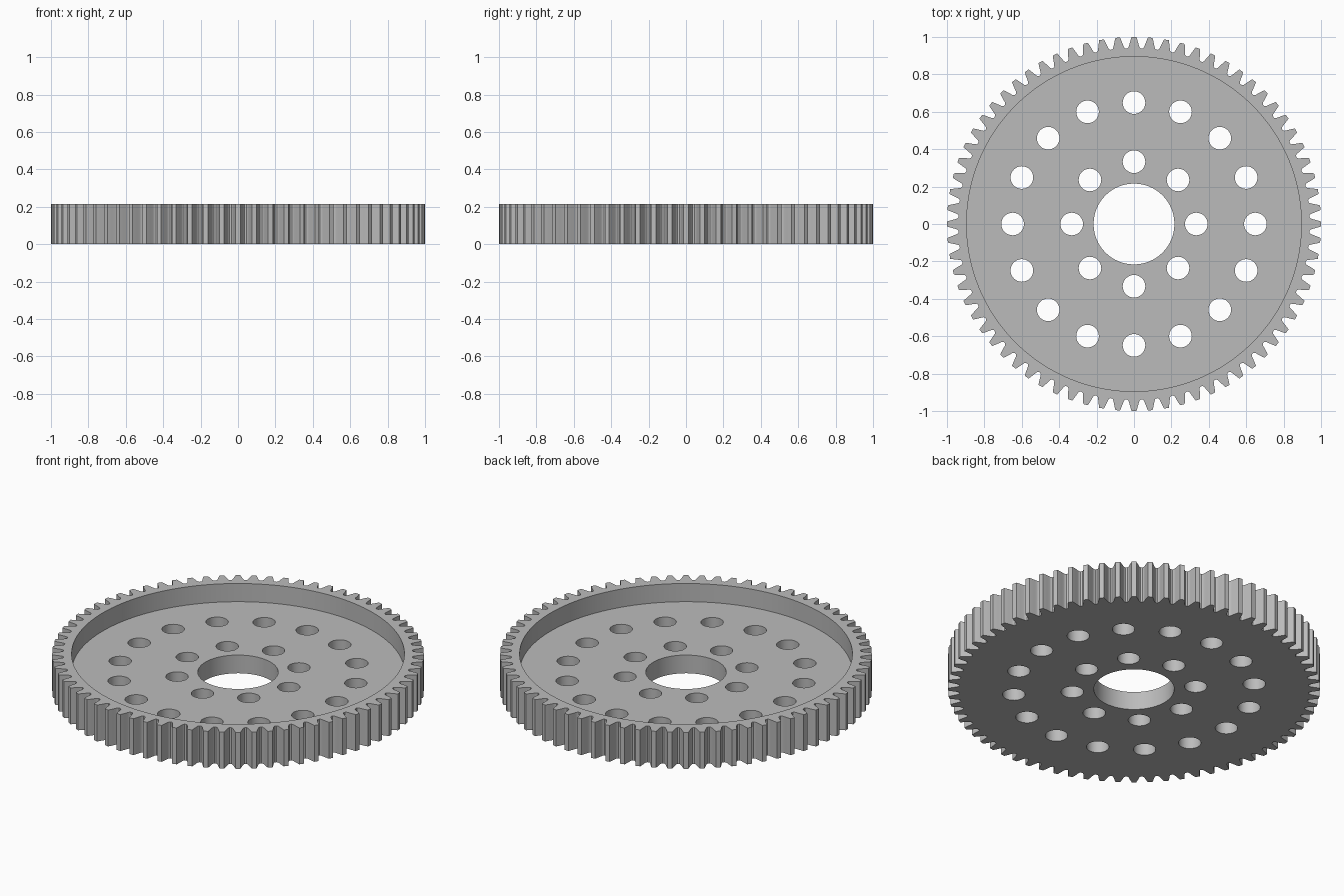
import bpy
import bmesh
from math import sin, cos, pi, radians

cube = bpy.data.objects.get("Cube")
if cube:
    bpy.data.objects.remove(cube, do_unlink=True)

TEETH = 72
HEIGHT = 0.216      # full face width
FLOOR = 0.108       # thickness of the recessed web
RECESS_R = 0.895
BORE_R = 0.216
HOLE_R = 0.0605

# Half tooth, from tip to root: (radius, half width)
HALF_TOOTH = [(1.0, 0.0125), (0.987, 0.017), (0.973, 0.0212),
              (0.955, 0.0262), (0.945, 0.030), (0.940, 0.036)]


def circle(radius, count, cx=0, cy=0):
    return [(cx + radius * cos(2 * pi * i / count),
             cy + radius * sin(2 * pi * i / count)) for i in range(count)]


def gear_outline():
    points = []
    for t in range(TEETH):
        centre = 2 * pi * t / TEETH
        tooth = [(r, -w / r) for r, w in reversed(HALF_TOOTH)]
        tooth += [(r, w / r) for r, w in HALF_TOOTH]
        points += [(r * cos(centre + a), r * sin(centre + a)) for r, a in tooth]
    return points


def bolt_circle(radius, count):
    return [circle(HOLE_R, 32, x, y) for x, y in circle(radius, count)]


bm = bmesh.new()


def wall(outline, z0, z1):
    """Vertical wall along a closed outline; returns its lower and upper edges."""
    low = [bm.verts.new((x, y, z0)) for x, y in outline]
    high = [bm.verts.new((x, y, z1)) for x, y in outline]
    n = len(outline)
    for i in range(n):
        j = (i + 1) % n
        bm.faces.new((low[i], low[j], high[j], high[i]))
    return [[bm.edges.get((ring[i], ring[(i + 1) % n])) for i in range(n)]
            for ring in (low, high)]


def cap(edges):
    bmesh.ops.triangle_fill(bm, edges=edges, use_beauty=True, normal=(0, 0, 1))


# Toothed rim and recess walls
outer_low, outer_high = wall(gear_outline(), 0, HEIGHT)
recess_low, recess_high = wall(circle(RECESS_R, 128), FLOOR, HEIGHT)

# Centre bore and the two rings of mounting holes
holes_low, holes_high = [], []
for outline in [circle(BORE_R, 64)] + bolt_circle(0.333, 8) + bolt_circle(0.649, 16):
    low, high = wall(outline, 0, FLOOR)
    holes_low += low
    holes_high += high

# Flat faces: underside, recessed web, top of rim
cap(outer_low + holes_low)
cap(recess_low + holes_high)
cap(outer_high + recess_high)
bmesh.ops.recalc_face_normals(bm, faces=bm.faces[:])

mesh = bpy.data.meshes.new("spur_gear")
bm.to_mesh(mesh)
bm.free()
gear = bpy.data.objects.new("spur_gear", mesh)
bpy.context.collection.objects.link(gear)

# Plain grey
grey = bpy.data.materials.new("grey")
grey.use_nodes = True
colour = (0.5, 0.5, 0.5, 1)
grey.diffuse_color = colour
grey.node_tree.nodes["Principled BSDF"].inputs["Base Color"].default_value = colour
mesh.materials.append(grey)

# Smooth round walls, sharp corners
bpy.ops.object.select_all(action='DESELECT')
gear.select_set(True)
bpy.context.view_layer.objects.active = gear
bpy.ops.object.shade_smooth_by_angle(angle=radians(30))
